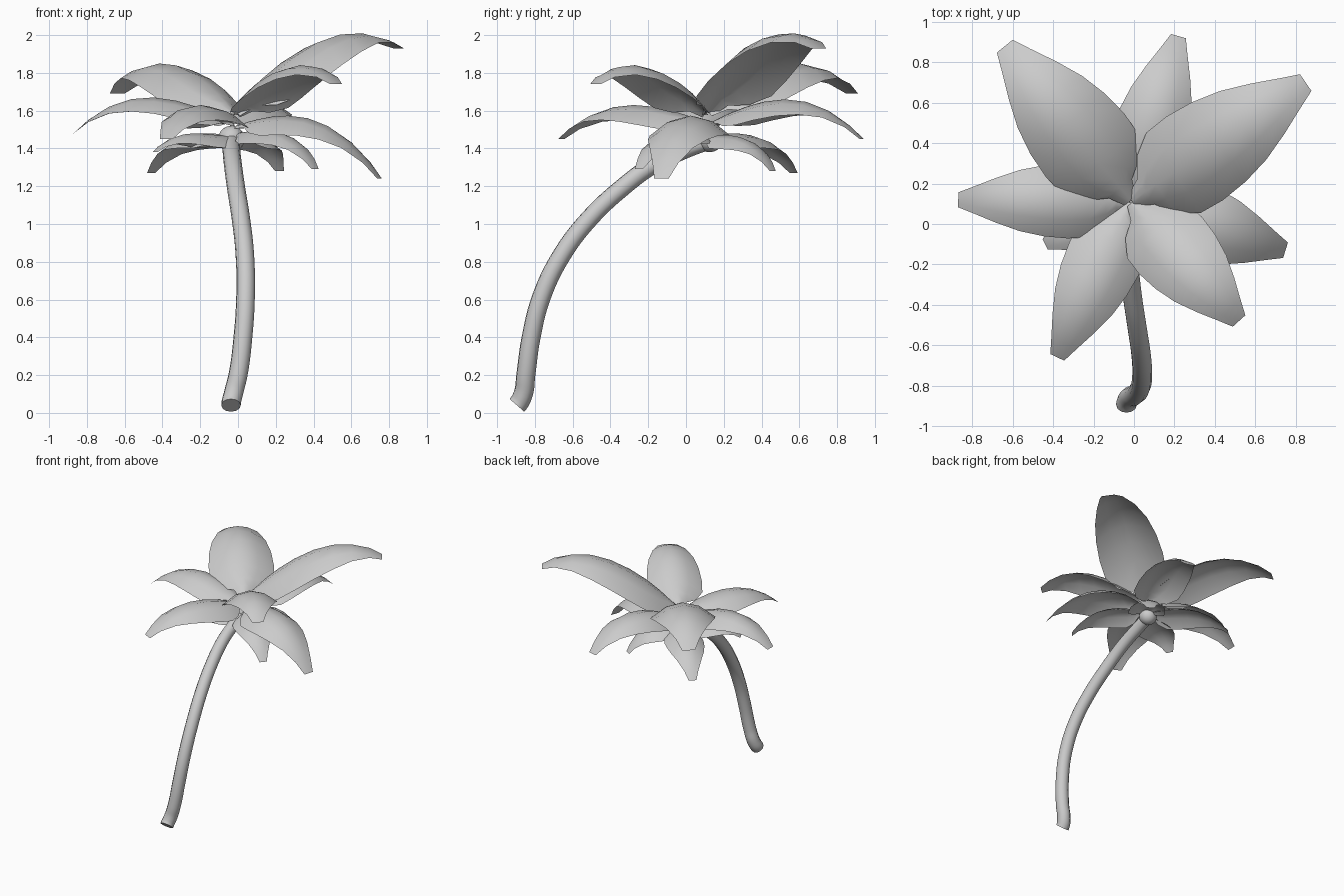
import bpy, bmesh, math
from mathutils import Vector

if "Cube" in bpy.data.objects:
    bpy.data.objects.remove(bpy.data.objects["Cube"])

# Trunk: curved tube with slight taper
cu = bpy.data.curves.new("trunk", 'CURVE')
cu.dimensions = '3D'
cu.bevel_depth = 0.05
cu.bevel_resolution = 4
cu.resolution_u = 5
cu.use_fill_caps = True
path = [(-.037, -.895, .04), (-.025, -.862, .1), (0, -.848, .2), (.026, -.82, .4), (.04, -.763, .62),
        (.036, -.655, .84), (.015, -.51, 1.03), (-.01, -.34, 1.19), (-.027, -.17, 1.315),
        (-.035, .0, 1.395), (-.035, .12, 1.44)]
sp = cu.splines.new('BEZIER')
sp.bezier_points.add(len(path) - 1)
for i, (bp, co) in enumerate(zip(sp.bezier_points, path)):
    bp.co = co
    bp.handle_left_type = bp.handle_right_type = 'AUTO'
    bp.radius = 1.03 - 0.1 * i / (len(path) - 1)
# tilt the cut at the foot
foot = sp.bezier_points[0]
foot.handle_left_type = foot.handle_right_type = 'FREE'
foot.handle_right = Vector(path[0]) + Vector((.0, .02, .023))
foot.handle_left = Vector(path[0]) - Vector((.0, .02, .023))
trunk = bpy.data.objects.new("trunk", cu)
bpy.context.collection.objects.link(trunk)
bpy.context.view_layer.objects.active = trunk
trunk.select_set(True)
bpy.ops.object.convert(target='MESH')
bpy.ops.object.shade_smooth_by_angle(angle=math.radians(40))

# Ball where the leaves meet the trunk
bpy.ops.mesh.primitive_uv_sphere_add(segments=16, ring_count=10, radius=.07, location=(-.035, .125, 1.45))
bpy.context.object.name = "crown_ball"
bpy.ops.object.shade_smooth()

# Half-width along the leaf, as (position, share of maximum)
SHAPE = [(0, .14), (.08, .3), (.14, .68), (.24, .96), (.36, 1), (.5, .95), (.64, .82), (.78, .6), (.91, .36), (1, .2)]


def leaf(name, base, tip, mid_z, half_width):
    """Arched leaf blade whose spine passes base, mid_z at half length, and tip."""
    base, tip = Vector(base), Vector(tip)
    d = Vector((tip.x - base.x, tip.y - base.y, 0)).normalized()
    side = Vector((-d.y, d.x, 0))
    bm = bmesh.new()
    rows = []
    for t, w in SHAPE:
        p = base.lerp(tip, t)
        p.z += 4 * t * (1 - t) * (mid_z - (base.z + tip.z) / 2)
        p.z += .35 * t * (1 - t) * (t - .5)
        hw = w * half_width
        arch = .52 * hw * (1 - t ** 4)
        rows.append([bm.verts.new(p + side * hw * u - Vector((0, 0, arch * u * u)))
                     for u in (-1, -.5, 0, .5, 1)])
    for a, b in zip(rows, rows[1:]):
        for j in range(4):
            bm.faces.new((a[j], b[j], b[j + 1], a[j + 1]))
    for f in bm.faces:
        f.smooth = True
    me = bpy.data.meshes.new(name)
    bm.to_mesh(me)
    bm.free()
    bpy.context.collection.objects.link(bpy.data.objects.new(name, me))


# Upper, middle and lower leaves: base height, tip, height at half length, half width
LEAVES = [
    (1.59, (.85, .70, 1.93), 1.96, .25),
    (1.59, (-.64, .88, 1.69), 1.84, .25),
    (1.58, (.52, -.48, 1.74), 1.82, .21),
    (1.53, (.22, .93, 1.45), 1.66, .19),
    (1.53, (-.87, .12, 1.48), 1.67, .185),
    (1.52, (.75, -.13, 1.24), 1.56, .2),
    (1.54, (-.38, -.66, 1.45), 1.63, .19),
    (1.47, (-.46, .57, 1.27), 1.47, .15),
    (1.47, (.22, .46, 1.28), 1.46, .14),
    (1.48, (.41, -.25, 1.29), 1.49, .14),
    (1.47, (-.44, -.1, 1.38), 1.48, .14),
]
centre = Vector((-.015, .11, 0))
for i, (z, tip, mid, hw) in enumerate(LEAVES):
    d = Vector((tip[0], tip[1], 0)) - centre
    start = centre + d.normalized() * .005
    leaf(f"leaf_{i + 1}", (start.x, start.y, z), tip, mid, hw)
